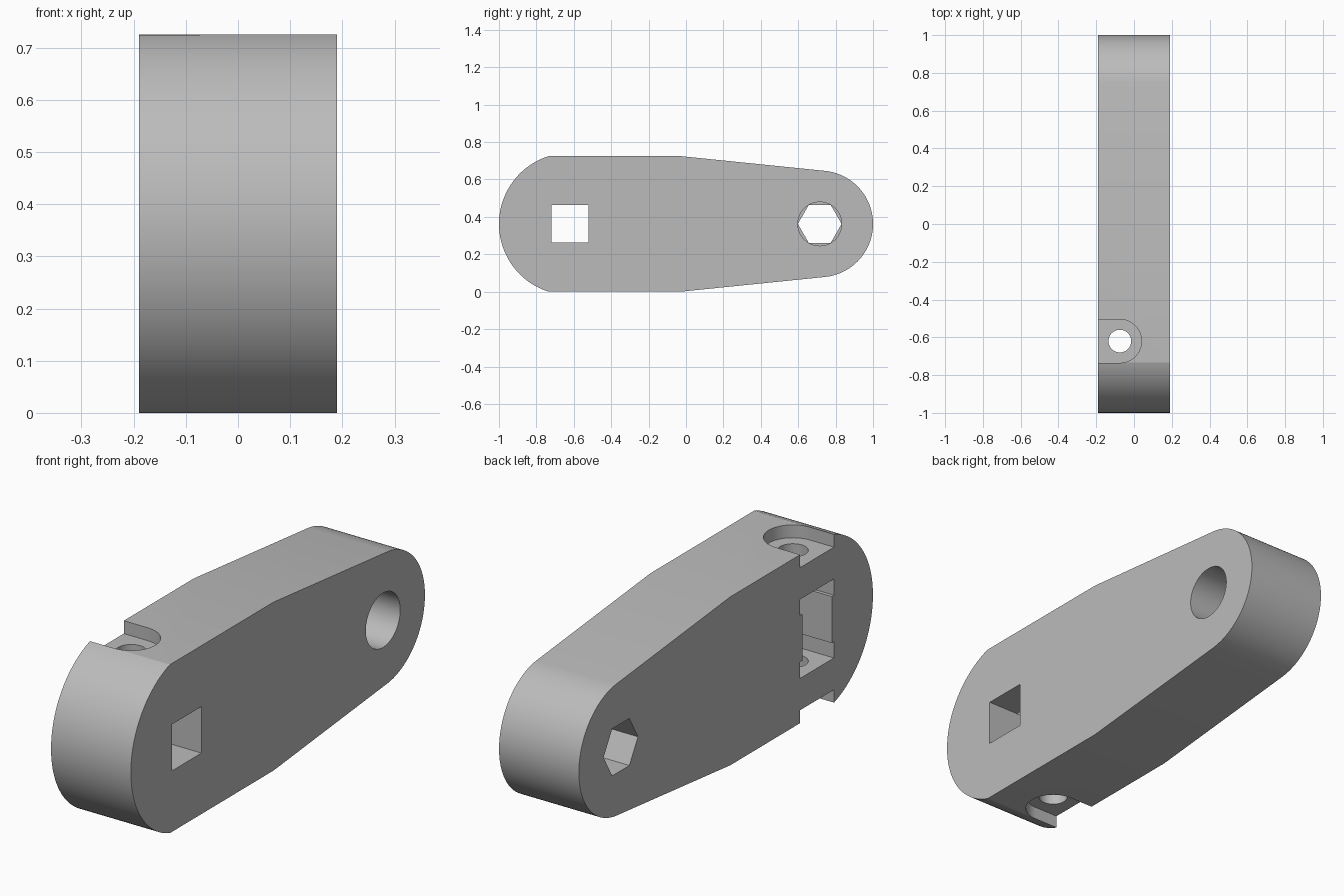
import bpy
import bmesh
from math import sin, cos, pi, asin, atan2, hypot
from mathutils import Matrix, Vector

if "Cube" in bpy.data.objects:
    bpy.data.objects.remove(bpy.data.objects["Cube"], do_unlink=True)

HALF = 0.19            # half thickness along x
MID = 0.3625           # mid height
BIG_Y, BIG_R = -0.62, 0.38
SMALL_Y, SMALL_R = 0.715, 0.285
BEND_Y = -0.03         # where the straight edge starts to taper
SLOT_X, SLOT_R = -0.075, 0.115

grey = bpy.data.materials.new("light grey")
grey.use_nodes = True
colour = (0.5, 0.5, 0.5, 1)
grey.diffuse_color = colour
grey.node_tree.nodes["Principled BSDF"].inputs["Base Color"].default_value = colour


def arc(cy, cz, r, a0, a1, n):
    return [(cy + r * cos(a0 + (a1 - a0) * i / n),
             cz + r * sin(a0 + (a1 - a0) * i / n)) for i in range(n + 1)]


def prism(name, points, direction):
    """Extrude a closed ring of 3D points."""
    bm = bmesh.new()
    face = bm.faces.new([bm.verts.new(p) for p in points])
    new = bmesh.ops.extrude_face_region(bm, geom=[face])["geom"]
    bmesh.ops.translate(bm, vec=Vector(direction),
                        verts=[v for v in new if isinstance(v, bmesh.types.BMVert)])
    bmesh.ops.recalc_face_normals(bm, faces=bm.faces)
    mesh = bpy.data.meshes.new(name)
    bm.to_mesh(mesh)
    bm.free()
    obj = bpy.data.objects.new(name, mesh)
    bpy.context.collection.objects.link(obj)
    mesh.materials.append(grey)
    return obj


def along_x(name, ring, x0, x1):
    return prism(name, [(x0, y, z) for y, z in ring], (x1 - x0, 0, 0))


def along_z(name, ring, z0, z1):
    return prism(name, [(x, y, z0) for x, y in ring], (0, 0, z1 - z0))


def rect(a0, a1, b0, b1):
    return [(a0, b0), (a1, b0), (a1, b1), (a0, b1)]


# Arm outline: clipped large end, straight section, taper, small round end
clip = asin(MID / BIG_R)
dy, dz = SMALL_Y - BEND_Y, MID
tangent = atan2(dz, dy)
tangent = pi - tangent - asin((dy * dy + dz * dz - SMALL_R ** 2) ** 0.5 / hypot(dy, dz))
outline = arc(BIG_Y, MID, BIG_R, pi - clip, pi + clip, 64)
outline.append((BEND_Y, 0))
outline += arc(SMALL_Y, MID, SMALL_R, -tangent, tangent, 64)
outline.append((BEND_Y, 2 * MID))
arm = along_x("lever_arm", outline, -HALF, HALF)

# Cutters for the pivot: round bore on the left side, hex socket on the right
cutters = [
    along_x("pivot_bore", arc(SMALL_Y, MID, 0.117, 0, 2 * pi, 64)[:-1], 0, 0.3),
    along_x("hex_socket", arc(SMALL_Y, MID, 0.117, 0, 2 * pi, 6)[:-1], -0.3, 0.05),
    along_x("square_bore", rect(BIG_Y - 0.1, BIG_Y + 0.1, MID - 0.1, MID + 0.1), -0.3, 0.3),
    along_z("screw_hole", arc(SLOT_X, BIG_Y, 0.06, 0, 2 * pi, 48)[:-1], -0.2, 1),
]

# Screw head recesses and nut slots, mirrored above and below the middle
recess = arc(SLOT_X, BIG_Y, SLOT_R, -pi / 2, pi / 2, 32)
recess += [(-0.3, BIG_Y + SLOT_R), (-0.3, BIG_Y - SLOT_R)]
nut = rect(-0.3, SLOT_X + SLOT_R, BIG_Y - SLOT_R, BIG_Y + SLOT_R)
for word, s in (("upper", 1), ("lower", -1)):
    cutters.append(along_z(word + "_head_recess", recess, MID + s * 0.307, MID + s * 0.6))
    cutters.append(along_z(word + "_nut_slot", nut, MID + s * 0.1, MID + s * 0.17))

bpy.context.view_layer.objects.active = arm
for cutter in cutters:
    cutter.hide_render = True
    mod = arm.modifiers.new(cutter.name, "BOOLEAN")
    mod.operation = "DIFFERENCE"
    mod.solver = "EXACT"
    mod.object = cutter
    bpy.ops.object.modifier_apply(modifier=mod.name)
    bpy.data.objects.remove(cutter, do_unlink=True)

bpy.ops.object.select_all(action="DESELECT")
arm.select_set(True)
bpy.ops.object.shade_smooth_by_angle(angle=0.3)
